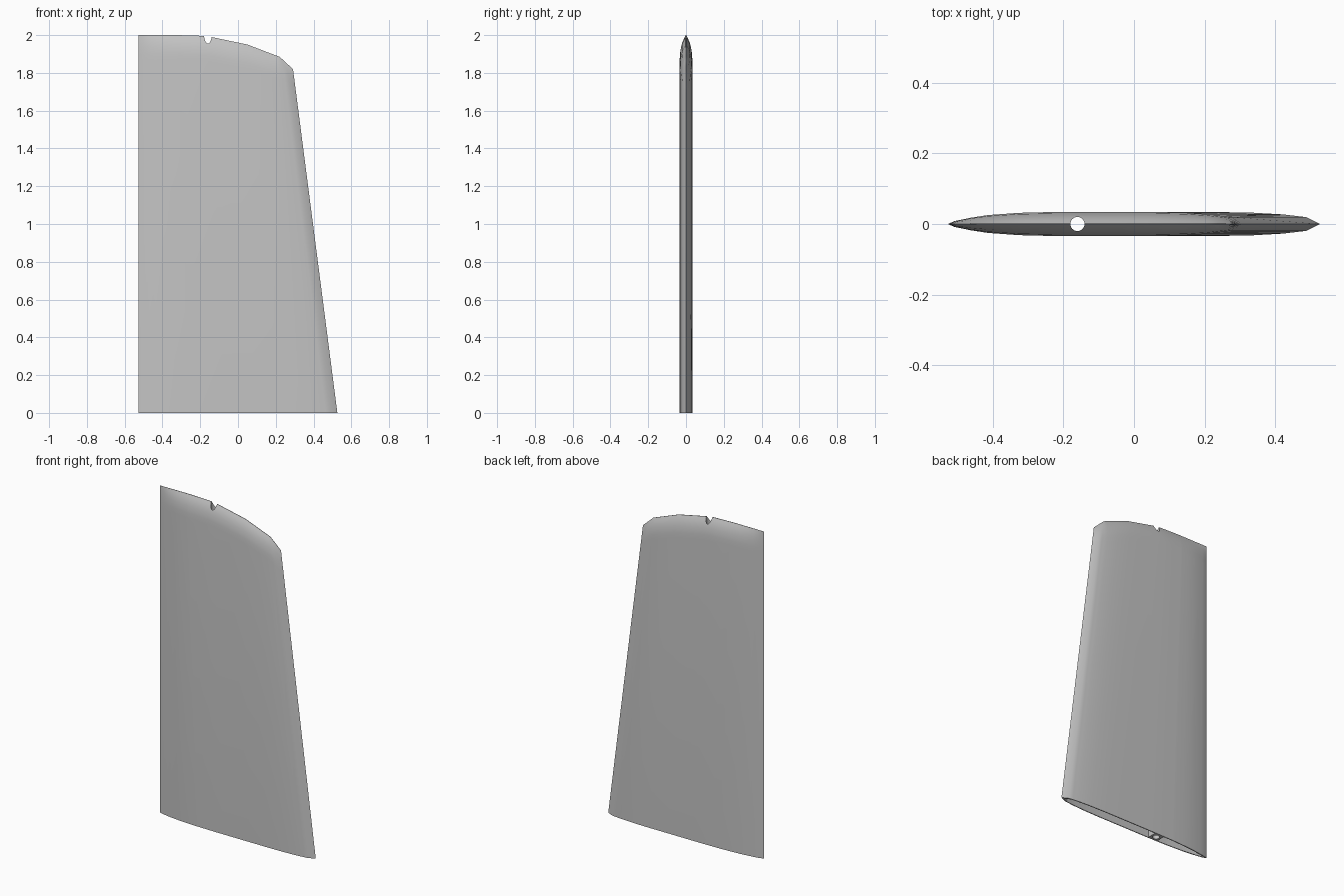
import bpy
import bmesh

cube = bpy.data.objects.get("Cube")
if cube:
    bpy.data.objects.remove(cube, do_unlink=True)

gray = bpy.data.materials.new("plain_gray")
gray.use_nodes = True
COLOR = (0.55, 0.55, 0.55, 1)
gray.diffuse_color = COLOR
gray.node_tree.nodes["Principled BSDF"].inputs["Base Color"].default_value = COLOR

# Chordwise fraction runs from the upright trailing edge to the raked nose
THICKNESS = [(0, 0), (.025, .25), (.08, .52), (.14, .74), (.25, .93), (.37, 1),
             (.72, 1), (.82, .94), (.9, .8), (.963, .57), (1, 0)]
TIP_HEIGHT = [(0, 2), (.26, 2), (.43, 1.996), (.485, 1.99), (.72, 1.95),
              (.923, 1.885), (1, 1.82)]
TIP_TAPER = [(0, .04), (.015, .3), (.04, .62), (.08, .88), (.13, 1)]
HALF_THICK = 0.034
POST_X = -0.16


def interp(table, t):
    for (a, va), (b, vb) in zip(table, table[1:]):
        if t <= b:
            return va + (vb - va) * (t - a) / (b - a)
    return table[-1][1]


def finish(name, bm):
    bmesh.ops.recalc_face_normals(bm, faces=bm.faces)
    mesh = bpy.data.meshes.new(name)
    bm.to_mesh(mesh)
    bm.free()
    mesh.materials.append(gray)
    obj = bpy.data.objects.new(name, mesh)
    bpy.context.collection.objects.link(obj)
    return obj


def foil(name, depths, bottom, margin=0, wall=0):
    """Closed lens-section blade, lofted from the root to the tip contour."""
    bm = bmesh.new()
    stations = sorted({p[0] for p in THICKNESS + TIP_HEIGHT} | {.05, .19, .31, .6, .94})
    stations = [margin + s * (1 - 2 * margin) for s in stations]
    n = len(stations)
    around = [(s, -1) for s in stations] + [(s, 1) for s in stations[-2:0:-1]]
    rings = []
    for depth in [None] + depths:
        ring = []
        for s, side in around:
            z = bottom if depth is None else interp(TIP_HEIGHT, s) - depth
            taper = 1 if depth is None else interp(TIP_TAPER, depth)
            x = -0.527 + s * (1.053 - 0.129 * z)
            y = HALF_THICK * interp(THICKNESS, s) * taper
            if s in (stations[0], stations[-1]):
                y = 0
            elif wall:
                y = max(y - wall, 0.001)
            ring.append(bm.verts.new((x, side * y, z)))
        rings.append(ring)
    count = len(around)
    for low, high in zip(rings, rings[1:]):
        for i in range(count):
            j = (i + 1) % count
            bm.faces.new((low[i], low[j], high[j], high[i]))
    # Close both ends with strips between the two skins
    for ring in (rings[0], rings[-1]):
        for i in range(n - 1):
            corners = [ring[i], ring[i + 1], ring[(count - i - 1) % count],
                       ring[(count - i) % count]]
            bm.faces.new(list(dict.fromkeys(corners)))
    return finish(name, bm)


def cut(target, cutter):
    mod = target.modifiers.new("cut", 'BOOLEAN')
    mod.operation = 'DIFFERENCE'
    mod.solver = 'EXACT'
    mod.object = cutter
    bpy.context.view_layer.objects.active = target
    bpy.ops.object.modifier_apply(modifier=mod.name)


# Hollow blade skin with a thin, tapered tip
blade = foil("blade_skin", [.13, .1, .08, .06, .04, .025, .015, 0], 0)
cavity = foil("cavity_cutter", [.13], -0.05, margin=.015, wall=.005)
cut(blade, cavity)

# Square post around the pivot bore
bm = bmesh.new()
bmesh.ops.create_cube(bm, size=1)
for v in bm.verts:
    v.co = (POST_X + v.co.x * .064, v.co.y * .058, .93 + v.co.z * 1.86)
post = finish("pivot_post", bm)

# Bore running from root to tip
bm = bmesh.new()
bmesh.ops.create_cone(bm, cap_ends=True, segments=24, radius1=.02, radius2=.02, depth=3)
for v in bm.verts:
    v.co += type(v.co)((POST_X, 0, 1))
bore = finish("bore_cutter", bm)
for part in (blade, post):
    cut(part, bore)

for helper in (cavity, bore):
    bpy.data.objects.remove(helper, do_unlink=True)

# Smooth skins with crisp rims
bpy.ops.object.select_all(action='DESELECT')
for part in (blade, post):
    part.select_set(True)
bpy.context.view_layer.objects.active = blade
bpy.ops.object.shade_smooth_by_angle(angle=0.52)
